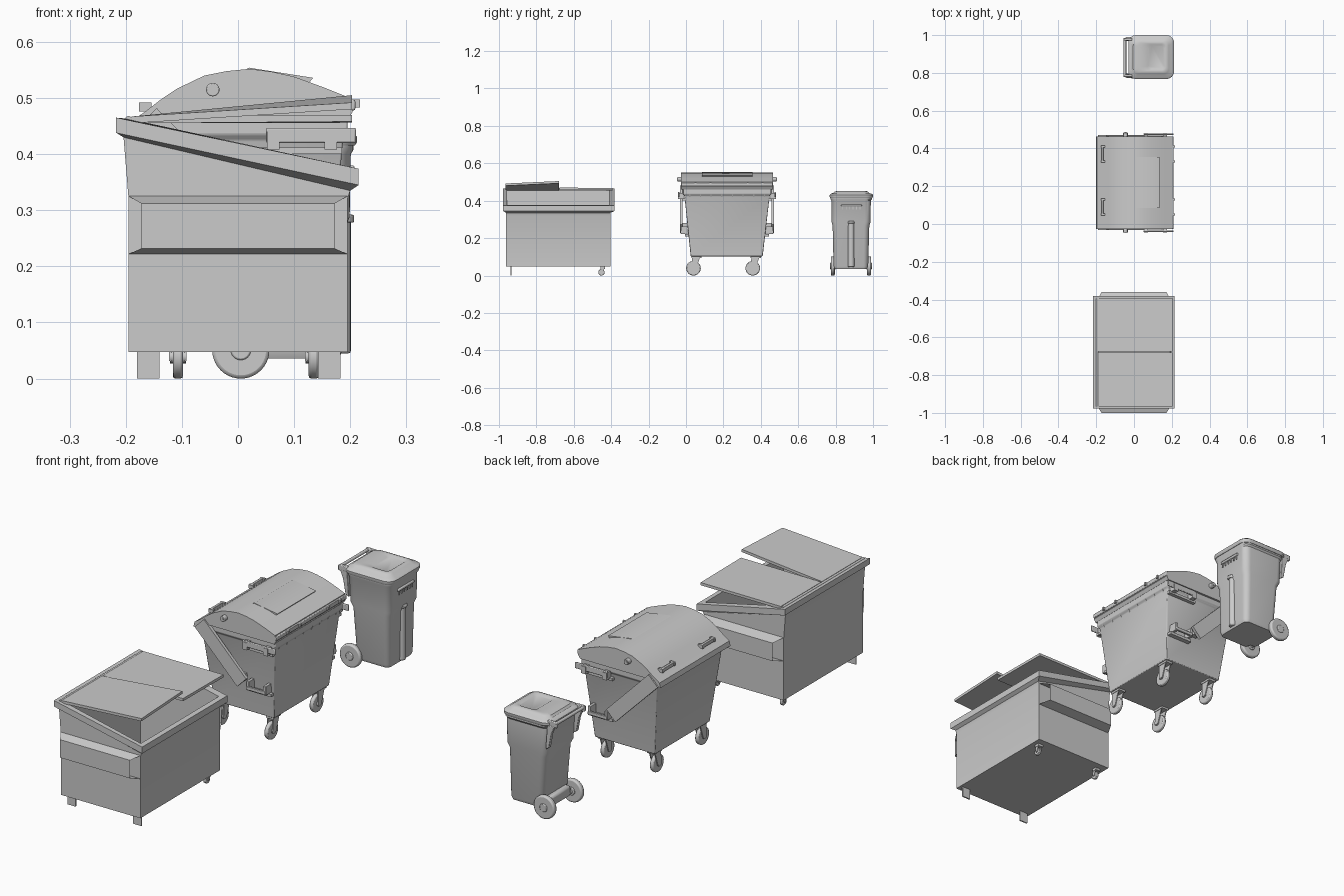
import bpy, bmesh
from math import cos, sin, pi, radians
from mathutils import Vector, Matrix

if "Cube" in bpy.data.objects:
    bpy.data.objects.remove(bpy.data.objects["Cube"])


def mesh(name, verts, faces, bevel=0, seg=2):
    bm = bmesh.new()
    vs = [bm.verts.new(v) for v in verts]
    for f in faces:
        bm.faces.new([vs[i] for i in f])
    bmesh.ops.recalc_face_normals(bm, faces=bm.faces)
    me = bpy.data.meshes.new(name)
    bm.to_mesh(me)
    bm.free()
    ob = bpy.data.objects.new(name, me)
    bpy.context.collection.objects.link(ob)
    if bevel:
        m = ob.modifiers.new("bevel", 'BEVEL')
        m.width, m.segments = bevel, seg
    return ob


def loft(name, rings, bevel=0):
    n = len(rings[0])
    verts = [p for r in rings for p in r]
    faces = [(k*n+i, k*n+(i+1) % n, (k+1)*n+(i+1) % n, (k+1)*n+i)
             for k in range(len(rings)-1) for i in range(n)]
    faces += [tuple(range(n)), tuple(range(len(verts)-n, len(verts)))]
    return mesh(name, verts, faces, bevel)


def rect(x0, x1, y0, y1, z0, z1=None):
    z1 = z0 if z1 is None else z1
    return [(x0, y0, z0), (x1, y0, z1), (x1, y1, z1), (x0, y1, z0)]


def rrect(x0, x1, y0, y1, r, z, n=6):
    out = []
    for cx, cy, a in ((x1-r, y1-r, 0), (x0+r, y1-r, 90), (x0+r, y0+r, 180), (x1-r, y0+r, 270)):
        for i in range(n+1):
            t = radians(a + 90*i/n)
            out.append((cx+r*cos(t), cy+r*sin(t), z))
    return out


def box(name, x0, x1, y0, y1, z0, z1, bevel=0):
    return loft(name, [rect(x0, x1, y0, y1, z0), rect(x0, x1, y0, y1, z1)], bevel)


def prism(name, pts, y0, y1, bevel=0):
    return loft(name, [[(x, y, z) for x, z in pts] for y in (y0, y1)], bevel)


def cyl(name, c, r, depth, axis, n=32, bevel=0):
    rings = []
    for s in (-depth/2, depth/2):
        ring = []
        for i in range(n):
            a, b = r*cos(2*pi*i/n), r*sin(2*pi*i/n)
            p = {'x': (s, a, b), 'y': (a, s, b), 'z': (a, b, s)}[axis]
            ring.append(tuple(Vector(p)+Vector(c)))
        rings.append(ring)
    return loft(name, rings, bevel)


def caster(name, x, y, r, w, top):
    cyl(name+"_wheel", (x, y, r), r, w, 'x', 28, r*.12)
    cyl(name+"_hub", (x, y, r), r*.3, w*1.6, 'x', 16)
    for s in (-1, 1):
        fx = x+s*w*.75
        loft(name+"_fork", [[(fx+d, y-r*.25, r*.8), (fx+d, y+r*.3, r*.8), (fx+d, y+r*.9, top-.006),
                             (fx+d, y-r*.2, top-.006)] for d in (-w*.12, w*.12)])
    box(name+"_plate", x-w, x+w, y-r*.3, y+r*1.1, top-.01, top+.003)


# ---- Large open dumpster with sloping rim
B0, B1, R0, R1 = -.962, -.405, -.978, -.382
loft("dumpster_body", [
    rect(-.195, .195, B0, B1, .047), rect(-.195, .195, B0, B1, .32),
    rect(-.204, .2, B0, B1, .43, .335), rect(-.217, .215, R0, R1, .438, .345),
    rect(-.217, .215, R0, R1, .465, .374), rect(-.196, .193, B0+.006, B1-.006, .463, .376),
    rect(-.188, .188, B0+.008, B1-.008, .06)])

# open-ended fork sleeves on both ends
for y, yo in ((B0, -1.0), (B1, -.36)):
    prof = [(.195, y, .325), (.172, yo, .312), (.172, yo, .232), (.195, y, .222)]
    sl = mesh("fork_sleeve", [(s*x, yy, z) for s in (-1, 1) for x, yy, z in prof],
              [(i, i+1, i+5, i+4) for i in range(3)])

# two propped lids hinged at the back edge
for nm, y0, y1, za, zb in (("dumpster_lid_raised", -.965, -.68, .492, .505),
                           ("dumpster_lid_low", -.675, -.392, .47, .468)):
    t = .012
    loft(nm, [[(-.19, y0, .467-k), (.203, y0, za-k), (.203, y1, zb-k), (-.19, y1, .467-k)] for k in (0, t)])
cyl("dumpster_hinge_rod", (-.195, -.68, .462), .006, .57, 'y', 12)

# foot plates and small casters
for x in (-.16, .163):
    box("dumpster_foot", x-.02, x+.02, -.938, -.932, 0, .05)
    caster("dumpster_caster", x, -.452, .017, .012, .046)

# ---- Medium four-wheeled container
loft("container_body", [
    rect(-.135, .16, .025, .41, .103), rect(-.172, .187, -.008, .447, .425),
    rect(-.178, .195, -.016, .455, .435), rect(-.178, .195, -.016, .455, .462)], .003)

# domed lid with vertical ends
prism("container_lid", [(-.2, .435), (-.195, .456), (-.165, .476), (-.138, .497), (-.11, .516), (-.06, .54),
                        (-.02, .548), (.02, .552), (.06, .547), (.1, .538), (.15, .52), (.2, .5), (.204, .475),
                        (.195, .46), (-.17, .46), (-.19, .432)], -.026, .464)
prism("lid_panel", [(.0, .545), (.02, .554), (.134, .536), (.122, .522)], .085, .355)
box("lid_front_lip", .198, .209, -.026, .464, .478, .497, .003)

# lid grips on both long sides
for y in (.09, .37):
    for x, z, h in ((-.168, .484, .008), (.203, .49, .007)):
        box("lid_grip", x-.006, x+.006, y-.045, y+.045, z-h, z+h, .002)
        for s in (-.04, .04):
            box("lid_grip_end", x-.008, x+.014, y+s-.005, y+s+.005, z-h, z+h)

# stiffening ribs under the rim
for i in range(8):
    y = .02 + i*.057
    mesh("rim_rib", [(.17, y-.003, .437), (.195, y-.003, .437), (.18, y-.003, .405),
                     (.17, y+.003, .437), (.195, y+.003, .437), (.18, y+.003, .405)],
         [(0, 1, 2), (3, 4, 5), (0, 1, 4, 3), (1, 2, 5, 4), (2, 0, 3, 5)])

# end fittings, repeated on each end: pivot, arm, two handles
for end, d in ((-.026, -1), (.464, 1)):
    cyl("lid_pivot", (-.045, end+d*.009, .515), .012, .022, 'y', 24, .002)
    cyl("lid_pivot_core", (-.045, end+d*.011, .515), .006, .022, 'y', 16)
    ys = sorted((end+d*.006, end-d*.008))
    prism("lid_arm", [(-.19, .437), (-.145, .482), (.062, .273), (.018, .228)], *ys)
    yb = sorted((end+d*.006, end-d*.05))
    box("arm_mount", .01, .04, *yb, .25, .28)
    # upper lifting handle
    ya, yc = end-d*.012, end+d*.016
    bar = sorted((end+d*.008, yc))
    box("upper_handle_bar", .05, .21, *bar, .42, .447, .003)
    for x in (.063, .165):
        box("upper_handle_tab", x-.011, x+.011, *sorted((ya, yc+d*.002)), .408, .44)
    box("upper_handle_base", .04, .185, *sorted((end-d*.02, end-d*.004)), .4, .412)
    # lower grab handle
    yl = end-d*.028
    box("lower_handle_bar", .06, .155, *sorted((yl+d*.022, yl+d*.032)), .225, .24, .002)
    for x in (.066, .149):
        box("lower_handle_post", x-.007, x+.007, *sorted((yl-d*.012, yl+d*.03)), .222, .262, .002)
    box("lower_handle_plate", .05, .165, *sorted((yl-d*.014, yl+d*.008)), .21, .222)

for x in (-.107, .135):
    for y in (.04, .357):
        caster("container_caster", x, y, .039, .018, .104)

# ---- Small two-wheeled bin
loft("bin_body", [
    rrect(.03, .18, .795, .968, .02, .036), rrect(.02, .186, .789, .974, .025, .05),
    rrect(.003, .19, .784, .98, .028, .265), rrect(-.008, .199, .778, .987, .03, .288),
    rrect(-.014, .201, .777, .988, .032, .4), rrect(-.02, .206, .773, .994, .034, .408),
    rrect(-.02, .206, .773, .994, .034, .42)])

# domed lid with raised plateau
loft("bin_lid", [
    rrect(-.024, .208, .771, .996, .036, .415), rrect(-.03, .212, .768, 1.0, .04, .421),
    rrect(-.03, .212, .768, 1.0, .04, .431), rrect(-.022, .204, .776, .992, .036, .438),
    rrect(-.012, .194, .787, .981, .03, .44), rrect(-.004, .184, .796, .972, .026, .449),
    rrect(.02, .172, .806, .962, .024, .452), rrect(.07, .165, .815, .953, .02, .452),
    rrect(.078, .158, .823, .945, .016, .447)])

# front column, grip ledge and corner pockets
cyl("bin_front_column", (.184, .883, .165), .017, .24, 'z', 20, .004)
cyl("bin_column_cap", (.187, .883, .285), .02, .014, 'z', 20, .003)
box("bin_front_ledge", .19, .208, .83, .94, .368, .38, .004)
for i in range(6):
    y = .838 + i*.0185
    box("bin_ledge_rib", .19, .205, y-.002, y+.002, .352, .37)

# rear handle with brackets
cyl("bin_handle", (-.048, .884, .432), .007, .2, 'y', 16)
for y in (.785, .978):
    box("handle_bracket", -.055, -.01, y-.007, y+.007, .415, .44, .003)
    prism("handle_brace", [(-.045, .42), (-.01, .42), (-.002, .31), (-.018, .32), (-.03, .385)], y-.008, y+.008, .002)

# wheels and axle
cyl("bin_axle", (.005, .883, .05), .008, .2, 'y', 16)
box("axle_housing", -.005, .045, .81, .955, .038, .085, .01)
for y in (.785, .979):
    cyl("bin_wheel", (.005, y, .051), .051, .022, 'y', 40, .006)
    cyl("bin_wheel_hub", (.005, y, .051), .018, .03, 'y', 24, .003)

# shading: smooth curves, sharp edges
for ob in bpy.context.scene.objects:
    ob.select_set(True)
    bpy.context.view_layer.objects.active = ob
bpy.ops.object.shade_smooth_by_angle(angle=radians(35))
